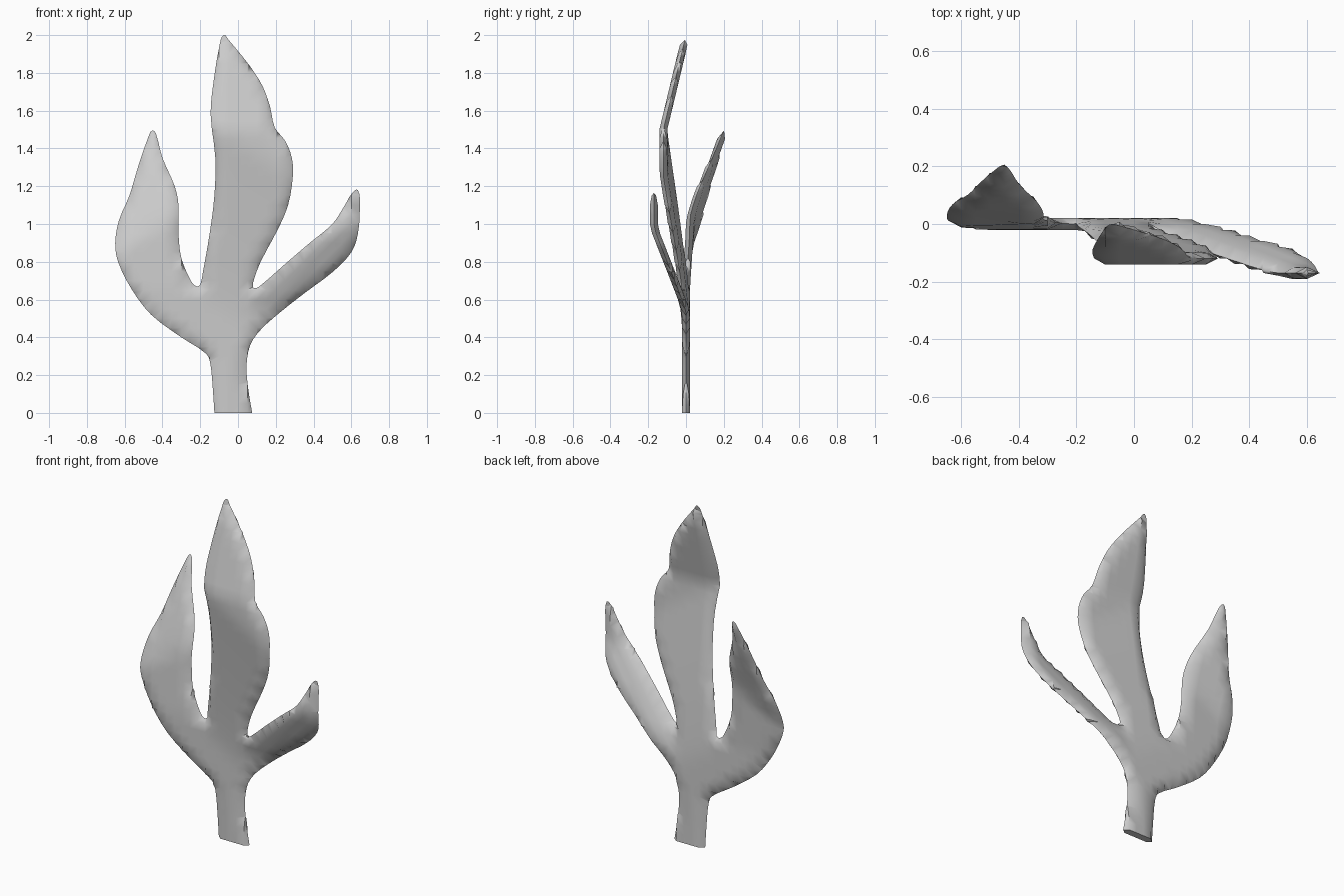
import bpy, bmesh, math
from mathutils import Vector
from mathutils.geometry import intersect_point_line

cube = bpy.data.objects.get("Cube")
if cube:
    bpy.data.objects.remove(cube, do_unlink=True)

HALF_THICKNESS = 0.021
RIM = 0.026

# Outline of the blade in x and z, clockwise from the foot of the stem
STEM_LEFT = [(-.12, -.1), (-.125, 0), (-.135, .15), (-.145, .25), (-.165, .31)]
SIDE_LOBE = [(-.3, .4), (-.46, .52), (-.56, .65), (-.635, .8), (-.65, .9), (-.63, 1.02),
             (-.575, 1.15), (-.53, 1.3), (-.475, 1.46), (-.455, 1.495), (-.435, 1.48),
             (-.4, 1.35), (-.335, 1.2), (-.315, 1.1), (-.315, .95), (-.3, .82), (-.25, .7),
             (-.22, .67)]
MAIN_LOBE = [(-.2, .68), (-.185, .75), (-.15, .95), (-.125, 1.15), (-.12, 1.35), (-.145, 1.58),
             (-.13, 1.75), (-.095, 1.96), (-.075, 2), (-.05, 1.975), (.06, 1.84), (.13, 1.73),
             (.17, 1.62), (.195, 1.51), (.25, 1.44), (.285, 1.35), (.29, 1.25), (.265, 1.1),
             (.21, .97), (.12, .8), (.08, .69)]
SMALL_LOBE = [(.085, .66), (.12, .675), (.24, .78), (.38, .9), (.5, 1), (.56, 1.09),
              (.605, 1.165), (.635, 1.18), (.645, 1.1), (.635, .95), (.6, .85), (.5, .745),
              (.36, .64), (.22, .53), (.12, .44)]
STEM_RIGHT = [(.065, .36), (.045, .25), (.055, .12), (.075, 0), (.09, -.1)]


def smooth_outline(points, steps=3):
    """Round the outline with a centripetal-like Catmull-Rom curve."""
    pts = [Vector((x, 0, z)) for x, z in points]
    result = []
    for i in range(len(pts) - 1):
        a, b = pts[max(i - 1, 0)], pts[i]
        c, d = pts[i + 1], pts[min(i + 2, len(pts) - 1)]
        span = (c - b).length
        tan_b = (c - a).normalized() * span
        tan_c = (d - b).normalized() * span
        for k in range(steps):
            t = k / steps
            result.append(b * (2*t**3 - 3*t**2 + 1) + tan_b * (t**3 - 2*t**2 + t)
                          + c * (3*t**2 - 2*t**3) + tan_c * (t**3 - t**2))
    return result + [pts[-1]]


def soft(value, width=0.08):
    """Ramp that starts gently at zero."""
    return (value + math.sqrt(value * value + width * width)) / 2 - width / 2 if value > 0 else 0


def bend(x, z):
    """Depth of the middle surface: every lobe leans its own way."""
    if z < 0.45:
        return 0
    if x < -0.2:
        return 0.36 * soft(z - 1.02 - 0.55 * (x + 0.33)) + 0.02 * min(max(z - 0.66, 0) / 0.3, 1)
    if x > 0.08 + 0.85 * (z - 0.66) and x > 0.08:
        return -0.17 * min(soft(z - 0.53, 0.04) / 0.43, 1)
    if z > 1.5:
        return -0.12 + 0.24 * (z - 1.5)
    lean = (z - 0.55 + 0.6 * (x + 0.12)) / 0.95
    return -0.12 * min(max(lean, 0), 1) ** 1.2


def edge_distance(p, outline):
    best = 1.0
    for a, b in zip(outline, outline[1:]):
        q, t = intersect_point_line(p, a, b)
        q = a if t < 0 else b if t > 1 else q
        best = min(best, (p - q).length)
    return best


# Flat sheet with a narrow rim
outline = smooth_outline(STEM_LEFT + SIDE_LOBE + MAIN_LOBE + SMALL_LOBE + STEM_RIGHT)
bm = bmesh.new()
sheet = bm.faces.new([bm.verts.new(p) for p in outline])
bm.normal_update()
for width in (0.003, 0.006, 0.01):
    bmesh.ops.inset_region(bm, faces=[sheet], thickness=width, use_even_offset=True)


def cut(point, normal, clear=False):
    geom = bm.verts[:] + bm.edges[:] + bm.faces[:]
    bmesh.ops.bisect_plane(bm, geom=geom, dist=1e-5, plane_co=point,
                           plane_no=normal, clear_inner=clear)


# Trim the foot and divide the sheet so it can bend
cut((0, 0, 0), (0, 0, 1), True)
for i in range(1, 40):
    cut((0, 0, i * 0.05), (0, 0, 1))
for i in range(-12, 13):
    cut((i * 0.05, 0, 0), (1, 0, 0))
bmesh.ops.triangulate(bm, faces=bm.faces[:])

# Front and back skins meet at the rounded edge
back = bmesh.ops.duplicate(bm, geom=bm.verts[:] + bm.edges[:] + bm.faces[:])["geom"]
back_verts = {v for v in back if isinstance(v, bmesh.types.BMVert)}
for v in bm.verts:
    near = min(edge_distance(v.co, outline) / RIM, 1)
    depth = HALF_THICKNESS * math.sqrt(max(1 - (1 - near) ** 2, 0)) if near > 0.002 else 0
    v.co.y = bend(v.co.x, v.co.z) + (depth if v in back_verts else -depth)
bmesh.ops.remove_doubles(bm, verts=bm.verts[:], dist=2e-4)
bmesh.ops.holes_fill(bm, edges=[e for e in bm.edges if e.is_boundary], sides=0)
bmesh.ops.recalc_face_normals(bm, faces=bm.faces[:])

mesh = bpy.data.meshes.new("lobed_leaf")
bm.to_mesh(mesh)
bm.free()
leaf = bpy.data.objects.new("lobed_leaf", mesh)
bpy.context.collection.objects.link(leaf)

# Plain grey surface
grey = bpy.data.materials.new("light_grey")
grey.use_nodes = True
colour = (0.6, 0.6, 0.6, 1)
grey.diffuse_color = colour
grey.node_tree.nodes["Principled BSDF"].inputs["Base Color"].default_value = colour
mesh.materials.append(grey)

bpy.context.view_layer.objects.active = leaf
leaf.select_set(True)
bpy.ops.object.shade_smooth_by_angle(angle=math.radians(50))
